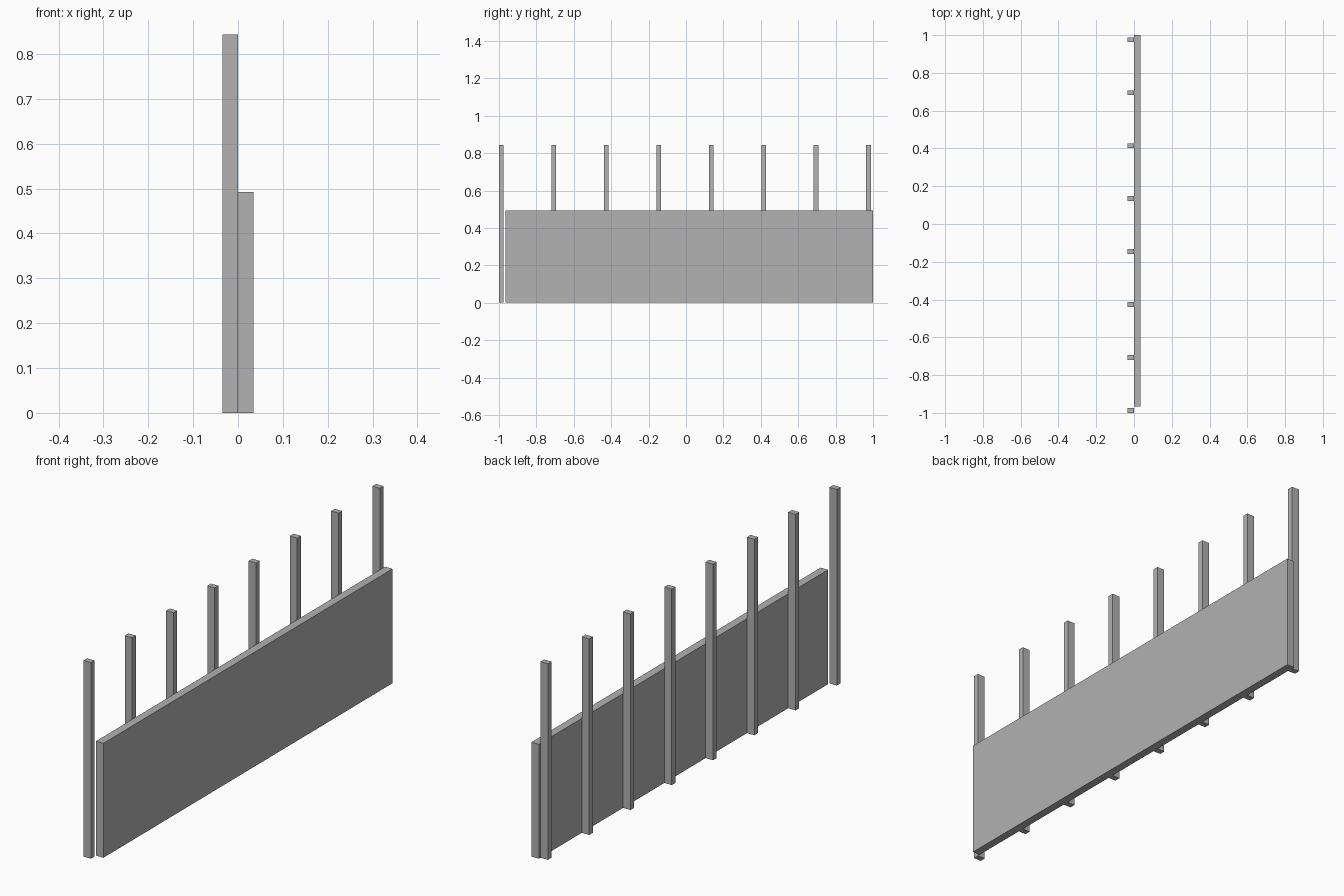
import bpy

cube = bpy.data.objects.get("Cube")
if cube:
    bpy.data.objects.remove(cube, do_unlink=True)

# One plain grey for everything
grey = bpy.data.materials.new("plain_grey")
grey.use_nodes = True
colour = (0.445, 0.445, 0.445, 1)
grey.diffuse_color = colour
grey.node_tree.nodes["Principled BSDF"].inputs["Base Color"].default_value = colour


def box(name, low, high):
    """Add a box spanning two opposite corners."""
    centre = [(a + b) / 2 for a, b in zip(low, high)]
    bpy.ops.mesh.primitive_cube_add(size=1, location=centre)
    obj = bpy.context.object
    obj.name = name
    obj.scale = [b - a for a, b in zip(low, high)]
    bpy.ops.object.transform_apply(location=False, rotation=False, scale=True)
    obj.data.materials.append(grey)
    return obj


THICK = 0.035
POST_WIDTH = 0.025
POST_HEIGHT = 0.843
POST_SPACING = 0.2805
POST_COUNT = 8

# Solid lower panel
box("wall_panel", (0, -0.965, 0), (THICK, 1, 0.492))

# Row of upright posts along the panel's right face
for i in range(POST_COUNT):
    y = -1 + i * POST_SPACING
    box(f"post_{i + 1}", (-THICK, y, 0), (0, y + POST_WIDTH, POST_HEIGHT))
